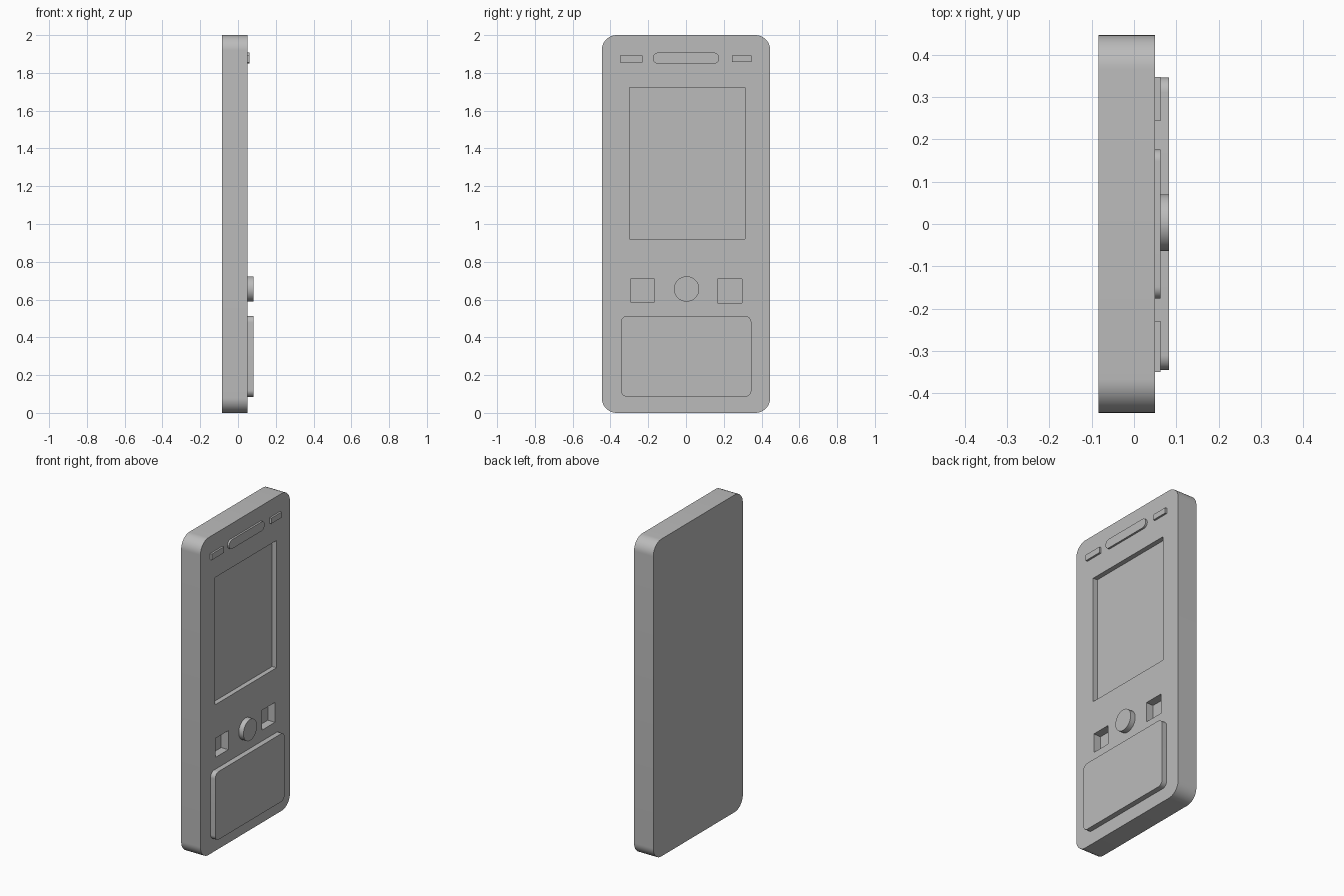
import bpy, bmesh, math

cube = bpy.data.objects.get("Cube")
if cube:
    bpy.data.objects.remove(cube)

grey = bpy.data.materials.new("plain_grey")
grey.use_nodes = True
colour = (0.5, 0.5, 0.5, 1)
grey.diffuse_color = colour
grey.node_tree.nodes["Principled BSDF"].inputs["Base Color"].default_value = colour

BACK, FACE = -0.084, 0.05


def slab(name, y, z, x, radius=0.0, steps=12):
    """Rounded rectangle in the YZ plane, extruded along X."""
    points = []
    if radius:
        corners = ((y[1], z[1], -1, -1), (y[0], z[1], 1, -1),
                   (y[0], z[0], 1, 1), (y[1], z[0], -1, 1))
        for i, (cy, cz, sy, sz) in enumerate(corners):
            for k in range(steps + 1):
                a = math.pi / 2 * (i + k / steps)
                points.append((cy + radius * (sy + math.cos(a)),
                               cz + radius * (sz + math.sin(a))))
    else:
        points = [(y[0], z[0]), (y[1], z[0]), (y[1], z[1]), (y[0], z[1])]
    bm = bmesh.new()
    face = bm.faces.new([bm.verts.new((x[0], *p)) for p in points])
    top = bmesh.ops.extrude_face_region(bm, geom=[face])["geom"]
    moved = [v for v in top if isinstance(v, bmesh.types.BMVert)]
    bmesh.ops.translate(bm, verts=moved, vec=(x[1] - x[0], 0, 0))
    bmesh.ops.remove_doubles(bm, verts=bm.verts, dist=1e-5)
    bmesh.ops.recalc_face_normals(bm, faces=bm.faces)
    mesh = bpy.data.meshes.new(name)
    bm.to_mesh(mesh)
    bm.free()
    mesh.materials.append(grey)
    ob = bpy.data.objects.new(name, mesh)
    bpy.context.collection.objects.link(ob)
    return ob


def smooth(ob):
    bpy.ops.object.select_all(action="DESELECT")
    ob.select_set(True)
    bpy.context.view_layer.objects.active = ob
    bpy.ops.object.shade_smooth_by_angle(angle=math.radians(30))


# Casing
body = slab("body", (-0.446, 0.446), (0, 2), (BACK, FACE), 0.08)

# Recesses: screen and the two square key wells
recesses = (
    ("screen_recess", (-0.298, 0.312), (0.921, 1.723), 0.03),
    ("right_key_recess", (-0.293, -0.168), (0.588, 0.708), 0.05),
    ("left_key_recess", (0.167, 0.297), (0.583, 0.708), 0.05),
)
for name, y, z, depth in recesses:
    cutter = slab(name + "_cutter", y, z, (FACE - depth, FACE + 0.1))
    cut = body.modifiers.new(name, "BOOLEAN")
    cut.operation = "DIFFERENCE"
    cut.solver = "EXACT"
    cut.object = cutter
    bpy.context.view_layer.objects.active = body
    bpy.ops.object.modifier_apply(modifier=cut.name)
    bpy.data.objects.remove(cutter)
smooth(body)

# Raised parts on the face
raised = (
    ("speaker", (-0.176, 0.176), (1.849, 1.907), 0.062, 0.028),
    ("right_slot", (-0.349, -0.229), (1.855, 1.893), 0.062, 0),
    ("left_slot", (0.243, 0.347), (1.858, 1.893), 0.062, 0),
    ("round_button", (-0.064, 0.07), (0.589, 0.723), 0.083, 0.067),
    ("keypad_panel", (-0.345, 0.346), (0.085, 0.514), 0.083, 0.035),
)
for name, y, z, front, radius in raised:
    smooth(slab(name, y, z, (FACE - 0.01, front), radius))
